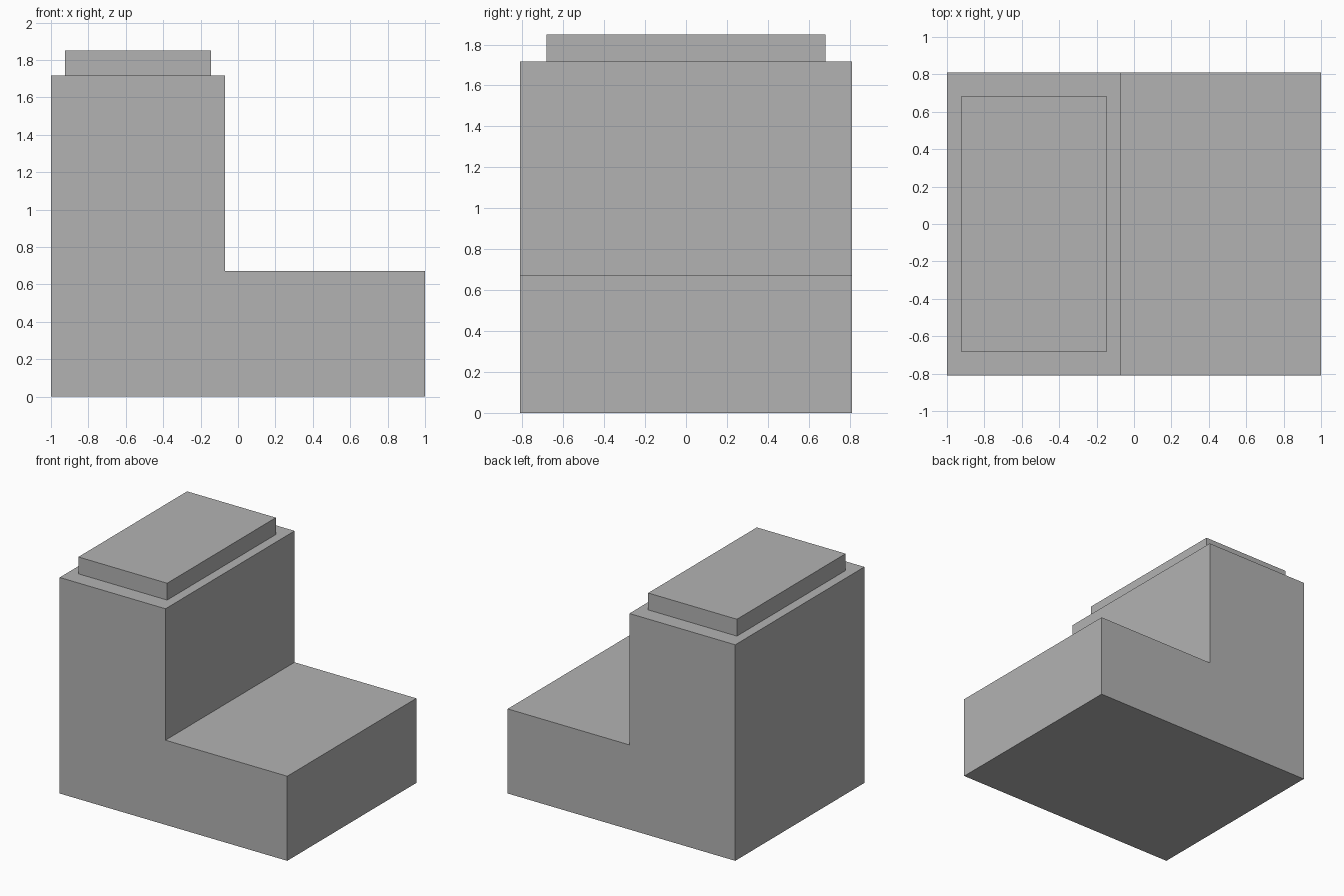
import bpy
import bmesh

if "Cube" in bpy.data.objects:
    bpy.data.objects.remove(bpy.data.objects["Cube"], do_unlink=True)

# Single flat grey for the whole model
GREY = (0.45, 0.45, 0.45, 1.0)
grey = bpy.data.materials.new("plain grey")
grey.use_nodes = True
grey.diffuse_color = GREY
grey.node_tree.nodes["Principled BSDF"].inputs["Base Color"].default_value = GREY


def extrude_profile(name, profile, half_depth):
    """Make a flat-shaded solid from an x-z outline, centred on y = 0."""
    bm = bmesh.new()
    face = bm.faces.new([bm.verts.new((x, -half_depth, z)) for x, z in profile])
    result = bmesh.ops.extrude_face_region(bm, geom=[face])
    back = [v for v in result["geom"] if isinstance(v, bmesh.types.BMVert)]
    bmesh.ops.translate(bm, verts=back, vec=(0, 2 * half_depth, 0))
    bmesh.ops.recalc_face_normals(bm, faces=bm.faces)
    mesh = bpy.data.meshes.new(name)
    bm.to_mesh(mesh)
    bm.free()
    mesh.materials.append(grey)
    obj = bpy.data.objects.new(name, mesh)
    bpy.context.collection.objects.link(obj)
    return obj


# Stepped body: tall block on the right, low block on the left
base_top, tower_top, step_x = 0.672, 1.716, -0.07
extrude_profile("stepped_body", [
    (-1, 0), (1, 0), (1, base_top), (step_x, base_top),
    (step_x, tower_top), (-1, tower_top)], 0.81)

# Inset slab on top of the tall block
slab_left, slab_right, slab_top = -0.925, -0.145, 1.85
extrude_profile("top_slab", [
    (slab_left, tower_top), (slab_right, tower_top),
    (slab_right, slab_top), (slab_left, slab_top)], 0.682)
